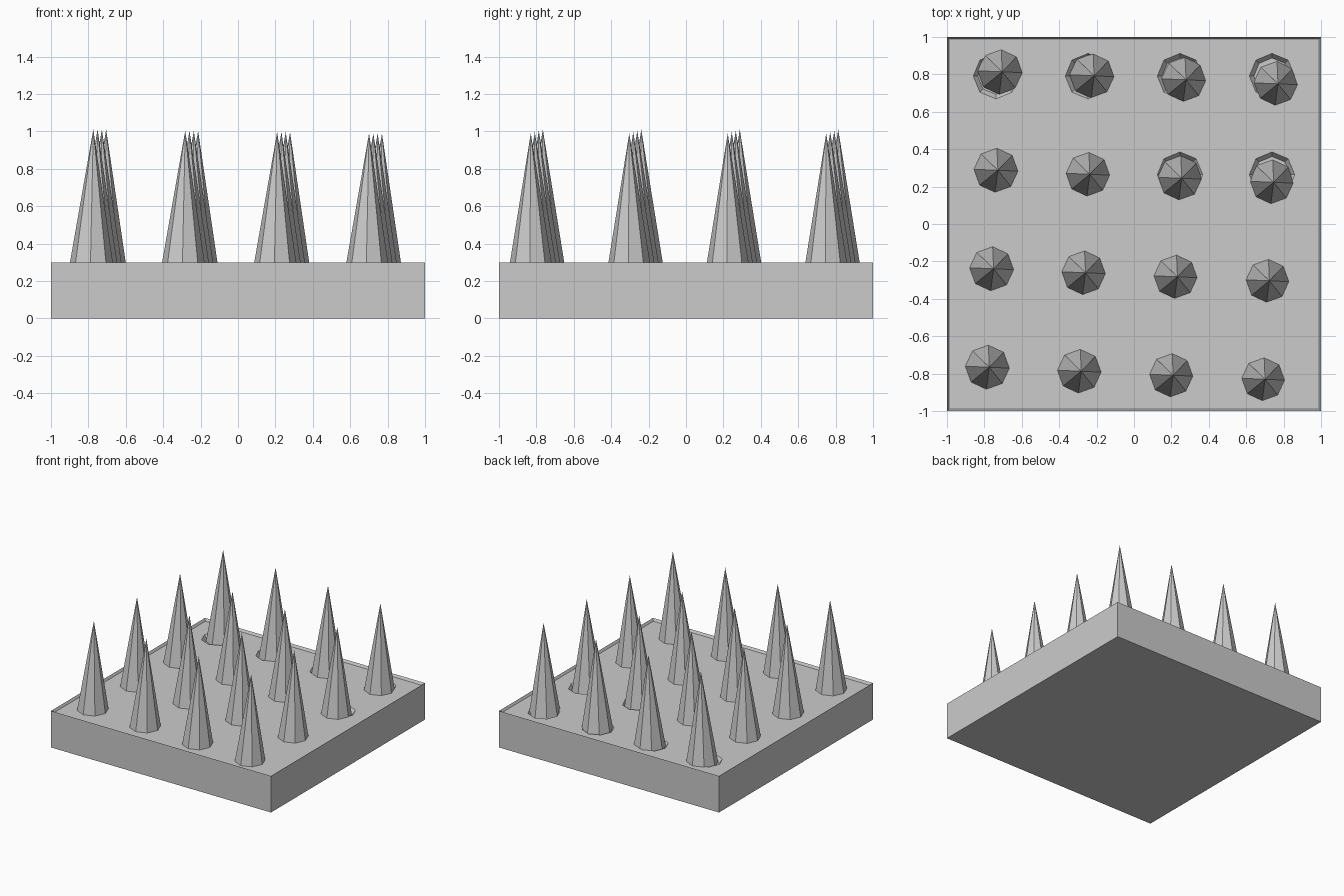
import bpy, bmesh
from math import radians
from mathutils import Matrix, Vector

if "Cube" in bpy.data.objects:
    bpy.data.objects.remove(bpy.data.objects["Cube"])

FLOOR, RIM = 0.28, 0.3


def make_object(name, bm):
    bmesh.ops.recalc_face_normals(bm, faces=bm.faces)
    mesh = bpy.data.meshes.new(name)
    bm.to_mesh(mesh)
    bm.free()
    obj = bpy.data.objects.new(name, mesh)
    bpy.context.collection.objects.link(obj)
    return obj


def add_cone(bm, r_low, r_high, depth, matrix):
    bmesh.ops.create_cone(bm, cap_ends=True, segments=8, radius1=r_low,
                          radius2=r_high, depth=depth, matrix=matrix)


# Base slab with a thin raised rim
bm = bmesh.new()
bmesh.ops.create_cube(bm, size=1, matrix=Matrix.Translation((0, 0, RIM / 2))
                      @ Matrix.Diagonal((2, 2, RIM, 1)))
top = max(bm.faces, key=lambda f: f.calc_center_median().z)
bmesh.ops.inset_region(bm, faces=[top], thickness=0.016)
top = [f for f in bm.faces if f.normal.z > 0.9
       and all(abs(v.co.x) < 0.99 for v in f.verts)][0]
bmesh.ops.translate(bm, verts=top.verts, vec=(0, 0, FLOOR - RIM))
base = make_object("base", bm)

# Shallow eight-sided sockets, only showing on the far rows
bm = bmesh.new()
for row, cols in ((1.5, (-1.5, -0.5, 0.5, 1.5)), (0.5, (0.5, 1.5))):
    for col in cols:
        add_cone(bm, 0.097, 0.125, 0.04,
                 Matrix.Translation((col * 0.492, row * 0.527, FLOOR - 0.015)))
cutter = make_object("socket_cutter", bm)
cutter.hide_render = True
cutter.hide_viewport = True
mod = base.modifiers.new("sockets", 'BOOLEAN')
mod.operation = 'DIFFERENCE'
mod.solver = 'EXACT'
mod.object = cutter

# Four by four spikes; the whole set is slightly turned and tilted
length = 0.75
turn = Matrix.Rotation(radians(0.8), 4, 'Y') @ Matrix.Rotation(radians(-2.5), 4, 'Z')
for i in range(4):
    for j in range(4):
        tip = turn @ Vector(((i - 1.5) * 0.492, (j - 1.5) * 0.527, 0))
        tip += Vector((-0.002, -0.008, 1.0))
        bm = bmesh.new()
        add_cone(bm, 0.121, 0, length,
                 Matrix.Translation(tip) @ turn
                 @ Matrix.Translation((0, 0, -length / 2)))
        make_object(f"spike_{i}_{j}", bm)
